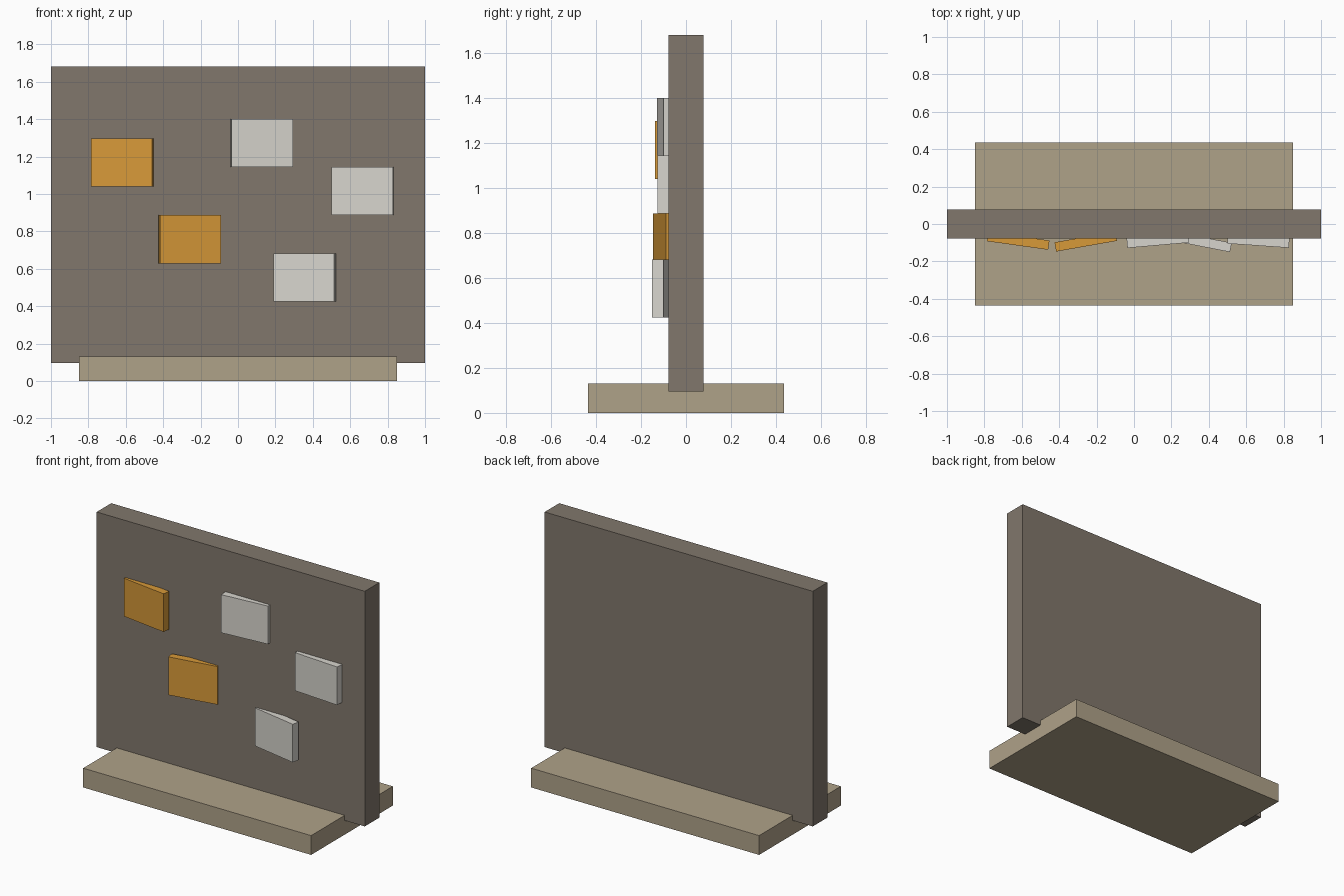
import bpy
from math import radians

if "Cube" in bpy.data.objects:
    bpy.data.objects.remove(bpy.data.objects["Cube"])


def material(name, rgb):
    m = bpy.data.materials.new(name)
    m.diffuse_color = (*rgb, 1)
    m.use_nodes = True
    m.node_tree.nodes["Principled BSDF"].inputs["Base Color"].default_value = m.diffuse_color
    return m


def box(name, center, size, mat, turn=0):
    bpy.ops.mesh.primitive_cube_add(size=1, location=center)
    ob = bpy.context.object
    ob.name = name
    ob.scale = size
    bpy.ops.object.transform_apply(location=False, rotation=False, scale=True)
    ob.rotation_euler.z = radians(turn)
    ob.data.materials.append(mat)
    return ob


board_mat = material("board_brown", (0.22, 0.185, 0.15))
base_mat = material("base_tan", (0.43, 0.36, 0.25))
orange = material("note_orange", (0.68, 0.32, 0.04))
white = material("note_white", (0.68, 0.66, 0.61))

# Foot slab and upright board
box("base", (0, 0, 0.065), (1.70, 0.87, 0.13), base_mat)
box("board", (0, 0, 0.888), (2.0, 0.155, 1.585), board_mat)

# Notes pinned to the front, each swung slightly about the vertical
notes = [
    (-0.619, -0.090, 1.168, -8, orange),
    (-0.258, -0.094, 0.758, 10, orange),
    (0.127, -0.089, 1.272, 5, white),
    (0.665, -0.091, 1.015, -4, white),
    (0.356, -0.094, 0.553, -11, white),
]
for i, (x, y, z, turn, mat) in enumerate(notes, 1):
    box(f"note_{i}", (x, y, z), (0.33, 0.05, 0.257), mat, turn)
